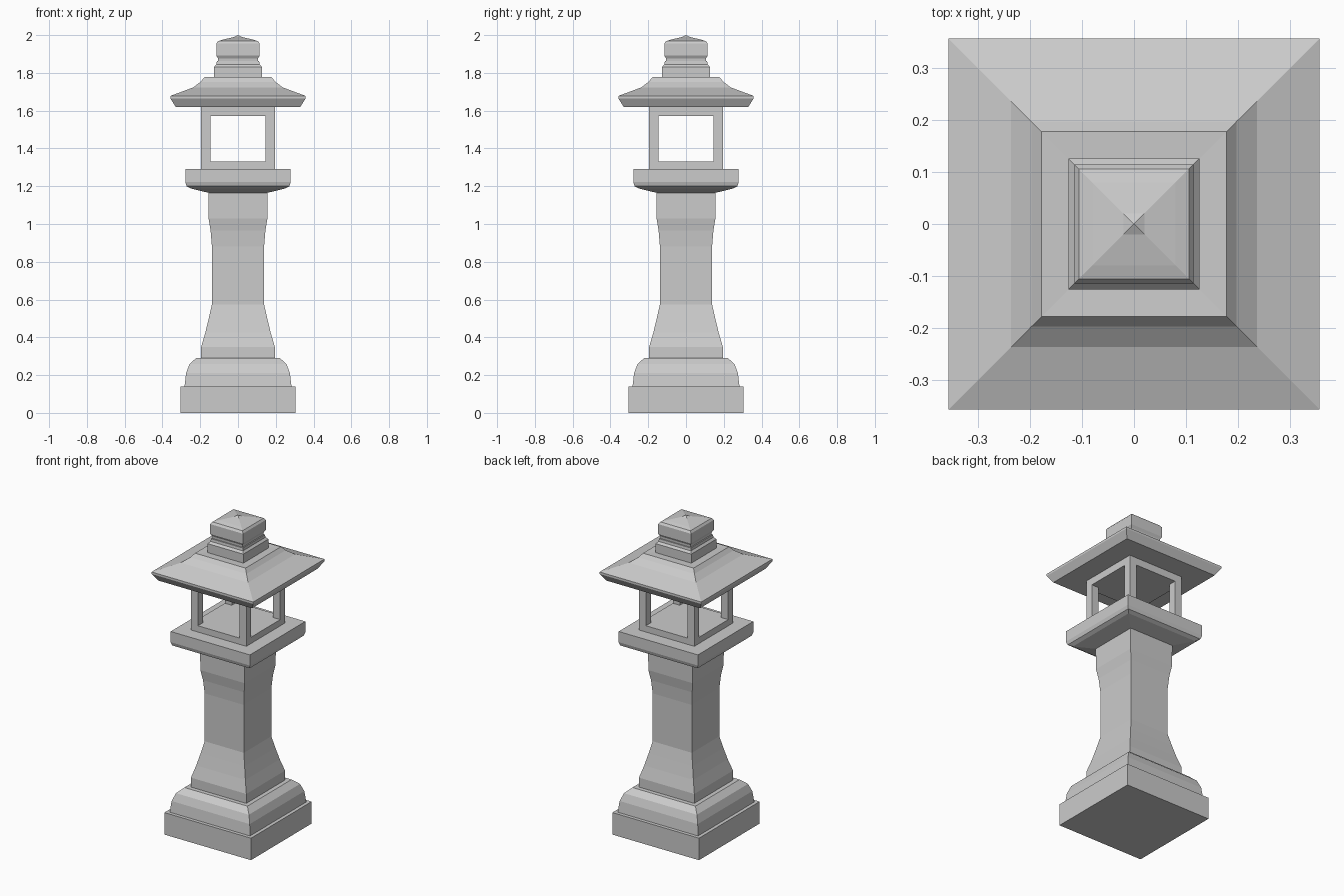
import bpy, bmesh

if "Cube" in bpy.data.objects:
    bpy.data.objects.remove(bpy.data.objects["Cube"])


def square_loft(name, profile):
    """Solid of stacked squares from (half width, z) pairs; half width 0 makes an apex."""
    bm = bmesh.new()
    rings = []
    for r, z in profile:
        corners = [(0, 0)] if r == 0 else [(-r, -r), (r, -r), (r, r), (-r, r)]
        rings.append([bm.verts.new((x, y, z)) for x, y in corners])
    bm.faces.new(rings[0][::-1])
    for low, high in zip(rings, rings[1:]):
        for i in range(4):
            j = (i + 1) % 4
            if len(high) == 1:
                bm.faces.new((low[i], low[j], high[0]))
            else:
                bm.faces.new((low[i], low[j], high[j], high[i]))
    if len(rings[-1]) == 4:
        bm.faces.new(rings[-1])
    mesh = bpy.data.meshes.new(name)
    bm.to_mesh(mesh)
    bm.free()
    obj = bpy.data.objects.new(name, mesh)
    bpy.context.collection.objects.link(obj)
    return obj


# Stepped foot
square_loft("base_plinth", [(0.305, 0), (0.305, 0.14)])
square_loft("base_moulding", [(0.283, 0.14), (0.275, 0.21), (0.257, 0.258), (0.222, 0.29)])

# Flared column
square_loft("column", [(0.195, 0.29), (0.195, 0.35), (0.173, 0.425), (0.155, 0.50),
                       (0.138, 0.575), (0.138, 0.88), (0.145, 0.965), (0.156, 1.03),
                       (0.157, 1.165)])

# Platform under the lamp chamber
square_loft("platform", [(0.155, 1.165), (0.25, 1.188), (0.272, 1.2),
                         (0.279, 1.222), (0.279, 1.29)])

# Open lamp chamber: floor slab, ceiling slab and four corner posts
square_loft("chamber_floor", [(0.195, 1.29), (0.195, 1.33)])
square_loft("chamber_ceiling", [(0.195, 1.573), (0.195, 1.62)])
for sx, side in ((-1, "left"), (1, "right")):
    for sy, end in ((-1, "front"), (1, "back")):
        post = square_loft(f"{end}_{side}_post", [(0.0245, 1.33), (0.0245, 1.573)])
        post.location = (sx * 0.1705, sy * 0.1705, 0)

# Roof with undercut eaves and a concave slope
square_loft("roof", [(0.33, 1.62), (0.358, 1.665), (0.358, 1.678), (0.237, 1.723),
                     (0.198, 1.753), (0.178, 1.777), (0.127, 1.775)])

# Finial: collar and pointed cap
square_loft("finial_collar", [(0.126, 1.775), (0.126, 1.832), (0.114, 1.845), (0.112, 1.862)])
square_loft("finial_cap", [(0.105, 1.862), (0.106, 1.876), (0.115, 1.892), (0.115, 1.955),
                           (0.106, 1.968), (0.08, 1.976), (0.02, 1.99), (0, 2.0)])
